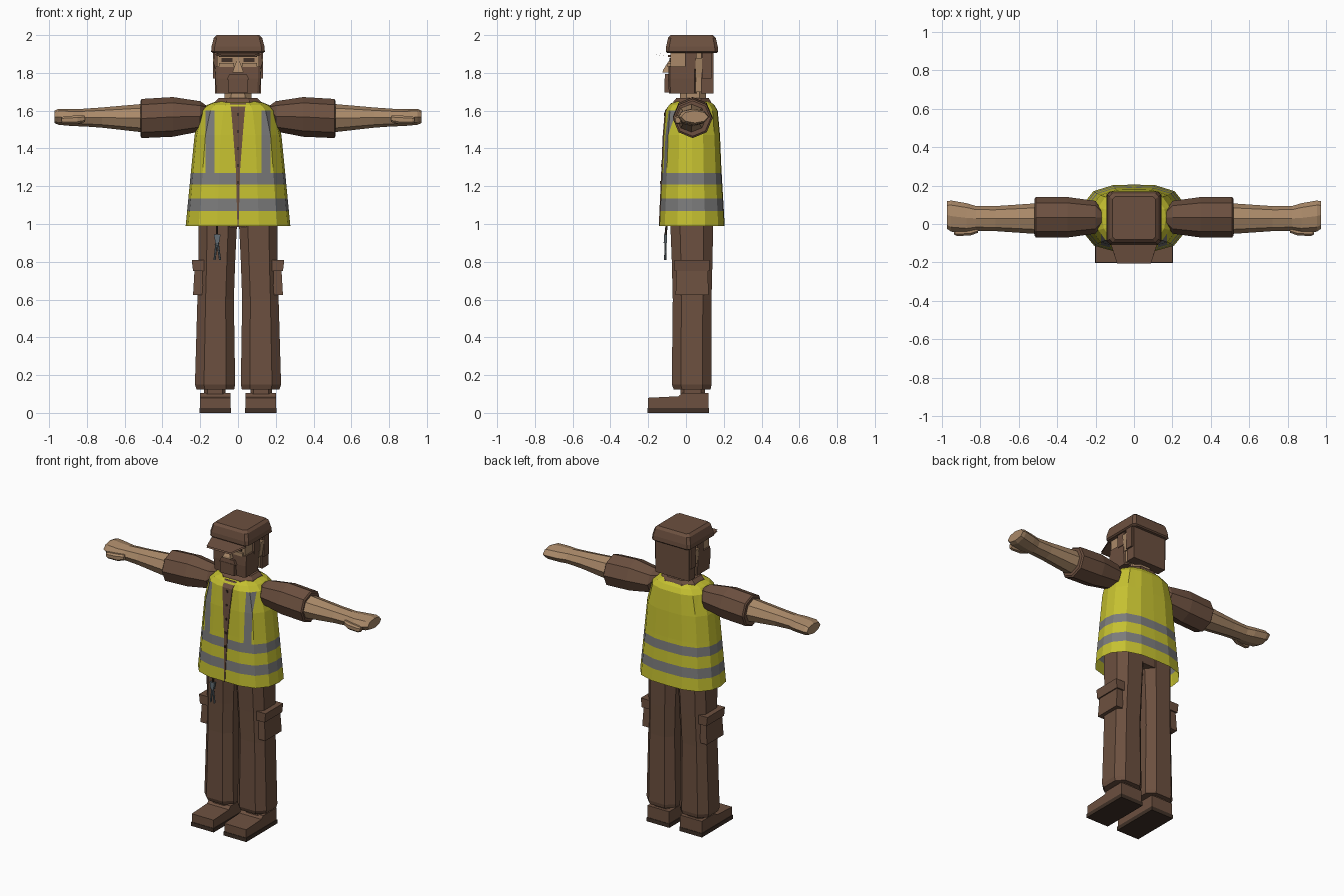
import bpy, bmesh, math
from mathutils import Vector

cube = bpy.data.objects.get("Cube")
if cube:
    bpy.data.objects.remove(cube, do_unlink=True)


def material(name, rgb):
    m = bpy.data.materials.new(name)
    m.use_nodes = True
    m.diffuse_color = (*rgb, 1)
    m.node_tree.nodes["Principled BSDF"].inputs["Base Color"].default_value = (*rgb, 1)
    return m


BROWN = material("brown cloth", (0.15, 0.08, 0.05))
DARK = material("dark brown", (0.05, 0.03, 0.02))
SKIN = material("tan skin", (0.4, 0.25, 0.14))
YELLOW = material("safety yellow", (0.56, 0.53, 0.03))
GREY = material("reflective grey", (0.2, 0.2, 0.2))
STEEL = material("steel blue grey", (0.12, 0.15, 0.17))

OCTAGON = [(math.cos(i * math.pi / 4), math.sin(i * math.pi / 4)) for i in range(8)]
SQUARE = [(-1, -1), (1, -1), (1, 1), (-1, 1)]


def chamfered(c):
    k = 1 - c
    return [(-k, -1), (k, -1), (1, -k), (1, k), (k, 1), (-k, 1), (-1, k), (-1, -k)]


def finish(name, bm, mats, mirror=False):
    """Turn a bmesh into an object, optionally copied across x = 0."""
    if mirror:
        copy = bmesh.ops.duplicate(bm, geom=bm.verts[:] + bm.edges[:] + bm.faces[:])["geom"]
        for v in copy:
            if isinstance(v, bmesh.types.BMVert):
                v.co.x *= -1
        bmesh.ops.reverse_faces(bm, faces=[f for f in copy if isinstance(f, bmesh.types.BMFace)])
    bmesh.ops.recalc_face_normals(bm, faces=bm.faces[:])
    mesh = bpy.data.meshes.new(name)
    bm.to_mesh(mesh)
    bm.free()
    for m in mats:
        mesh.materials.append(m)
    ob = bpy.data.objects.new(name, mesh)
    bpy.context.collection.objects.link(ob)
    return ob


def loft_mesh(section, rings, axis="z", caps=True):
    """Skin rings given as (position, a0, a1, b0, b1) along an axis."""
    bm = bmesh.new()
    loops = []
    for p, a0, a1, b0, b1 in rings:
        loop = []
        for u, v in section:
            a, b = (a0 + a1 + u * (a1 - a0)) / 2, (b0 + b1 + v * (b1 - b0)) / 2
            loop.append(bm.verts.new((a, b, p) if axis == "z" else (p, a, b)))
        loops.append(loop)
    n = len(section)
    for lo, hi in zip(loops, loops[1:]):
        for i in range(n):
            bm.faces.new((lo[i], lo[(i + 1) % n], hi[(i + 1) % n], hi[i]))
    if caps:
        bm.faces.new(loops[0])
        bm.faces.new(loops[-1])
    return bm


def loft(name, section, rings, mat, axis="z", mirror=False):
    return finish(name, loft_mesh(section, rings, axis), [mat], mirror)


def box(name, x, y, z, mat, mirror=False):
    return loft(name, SQUARE, [(z[0], *x, *y), (z[1], *x, *y)], mat, mirror=mirror)


def plate(name, points, mat, depth=0.008):
    """Thin plate facing forward through the given points."""
    bm = bmesh.new()
    front = bm.faces.new([bm.verts.new(p) for p in points])
    back = bmesh.ops.extrude_face_region(bm, geom=[front])["geom"]
    bmesh.ops.translate(bm, vec=(0, depth, 0), verts=[g for g in back if isinstance(g, bmesh.types.BMVert)])
    return finish(name, bm, [mat])


# Shoes and ankles
shoe = [(-0.2, 0.08), (-0.04, 0.088), (-0.02, 0.105), (0.12, 0.105)]
bm = bmesh.new()
side = bm.faces.new([bm.verts.new((0.04, y, z)) for y, z in [(0.12, 0.025), (-0.2, 0.025)] + shoe])
out = bmesh.ops.extrude_face_region(bm, geom=[side])["geom"]
bmesh.ops.translate(bm, vec=(0.16, 0, 0), verts=[g for g in out if isinstance(g, bmesh.types.BMVert)])
finish("shoes", bm, [BROWN], mirror=True)
box("shoe_soles", (0.037, 0.203), (-0.203, 0.123), (0, 0.026), DARK, mirror=True)
loft("ankles", chamfered(0.3), [(0.1, 0.065, 0.18, -0.03, 0.1), (0.15, 0.065, 0.18, -0.03, 0.1)], BROWN, mirror=True)

# Trousers, hips and thigh pockets
loft("trouser_legs", chamfered(0.45), [
    (0.125, 0.02, 0.22, -0.065, 0.13), (0.15, 0.015, 0.228, -0.075, 0.135),
    (0.6, 0.022, 0.215, -0.07, 0.135), (0.8, 0.015, 0.21, -0.075, 0.14),
    (1.05, 0.003, 0.21, -0.085, 0.145)], BROWN, mirror=True)
loft("hips", chamfered(0.35), [(0.985, -0.19, 0.19, -0.075, 0.14), (1.5, -0.17, 0.17, -0.075, 0.14)], BROWN)
loft("thigh_pockets", SQUARE, [
    (0.625, 0.19, 0.238, -0.055, 0.12), (0.76, 0.18, 0.23, -0.05, 0.115)], BROWN, mirror=True)
loft("pocket_flaps", SQUARE, [
    (0.75, 0.18, 0.238, -0.06, 0.125), (0.81, 0.17, 0.245, -0.06, 0.125)], BROWN, mirror=True)

# Safety vest, cut along the stripe edges
half = [(0.4, -1), (0.75, -0.84), (0.95, -0.45), (1, 0), (0.96, 0.4), (0.76, 0.8), (0.4, 0.98)]
VEST = [(0, -1)] + half + [(0, 1)] + [(-x, y) for x, y in reversed(half)]
bm = loft_mesh(VEST, [
    (0.99, -0.277, 0.277, -0.14, 0.205), (1.3, -0.247, 0.247, -0.125, 0.187),
    (1.47, -0.23, 0.23, -0.118, 0.18), (1.6, -0.195, 0.195, -0.107, 0.168),
    (1.63, -0.165, 0.165, -0.09, 0.15), (1.655, -0.1, 0.1, -0.05, 0.12)], caps=False)
BANDS = [(1.07, 1.135), (1.21, 1.27)]
STRAP = (0.125, 0.172)
cuts = [((0, 0, z), (0, 0, 1)) for band in BANDS for z in band]
cuts += [((s * x, 0, 0), (1, 0, 0)) for x in STRAP for s in (-1, 1)]
for co, no in cuts:
    bmesh.ops.bisect_plane(bm, geom=bm.verts[:] + bm.edges[:] + bm.faces[:], plane_co=co, plane_no=no)
for f in bm.faces:
    c = f.calc_center_median()
    banded = any(lo < c.z < hi for lo, hi in BANDS)
    strapped = c.y < 0 and 1.27 < c.z < 1.6 and STRAP[0] < abs(c.x) < STRAP[1]
    f.material_index = int(banded or strapped)
finish("safety_vest", bm, [YELLOW, GREY])

# Shirt front showing through the vest opening, with buttons
opening = [(0.99, 0.003, -0.144), (1.3, 0.012, -0.13), (1.47, 0.025, -0.123),
           (1.6, 0.036, -0.112), (1.64, 0.042, -0.08)]
for i, ((z0, w0, y0), (z1, w1, y1)) in enumerate(zip(opening, opening[1:])):
    plate(f"shirt_front_{i + 1}", [(-w0, y0, z0), (w0, y0, z0), (w1, y1, z1), (-w1, y1, z1)], BROWN)
for i in range(5):
    z = 1.22 + i * 0.09
    y = -0.14 + (z - 1.2) * 0.06
    box(f"button_{i + 1}", (-0.006, 0.006), (y, y + 0.015), (z - 0.007, z + 0.007), DARK)

# Sleeves, forearms, hands and thumbs
loft("sleeves", OCTAGON, [
    (0.165, 0, 0.07, 1.59, 1.625), (0.2, -0.05, 0.12, 1.49, 1.65),
    (0.345, -0.07, 0.14, 1.462, 1.672), (0.51, -0.07, 0.14, 1.455, 1.662),
    (0.517, -0.06, 0.13, 1.465, 1.652)], BROWN, "x", True)
loft("forearms_and_hands", OCTAGON, [
    (0.5, -0.052, 0.108, 1.485, 1.636), (0.72, -0.037, 0.093, 1.51, 1.617),
    (0.82, -0.035, 0.093, 1.517, 1.61), (0.87, -0.045, 0.108, 1.518, 1.61),
    (0.95, -0.04, 0.122, 1.525, 1.61), (0.972, -0.025, 0.118, 1.535, 1.6)], SKIN, "x", True)
loft("thumbs", chamfered(0.5), [
    (0.81, -0.045, -0.01, 1.54, 1.575), (0.85, -0.06, -0.015, 1.53, 1.575),
    (0.92, -0.062, -0.025, 1.53, 1.57), (0.935, -0.055, -0.03, 1.535, 1.565)], SKIN, "x", True)

# Neck and collar
loft("neck", chamfered(0.5), [(1.6, -0.075, 0.075, -0.035, 0.11), (1.72, -0.07, 0.07, -0.03, 0.105)], SKIN)
loft("collar", chamfered(0.5), [
    (1.61, -0.14, 0.14, -0.08, 0.145), (1.65, -0.12, 0.12, -0.065, 0.13),
    (1.668, -0.1, 0.1, -0.05, 0.12)], BROWN)

# Head, beard, hair and ears
box("head", (-0.11, 0.11), (-0.083, 0.13), (1.7, 1.91), SKIN)
loft("beard", chamfered(0.12), [
    (1.69, -0.115, 0.115, -0.09, 0.055), (1.77, -0.12, 0.12, -0.095, 0.055),
    (1.835, -0.12, 0.12, -0.092, 0.055)], BROWN)
box("chin_beard", (-0.052, 0.052), (-0.115, -0.08), (1.695, 1.77), BROWN)
loft("moustache", SQUARE, [(1.765, -0.06, 0.06, -0.113, -0.08), (1.795, -0.045, 0.045, -0.11, -0.08)], BROWN)
box("sideburns", (0.1, 0.124), (-0.005, 0.055), (1.82, 1.91), BROWN, mirror=True)
box("back_hair", (-0.122, 0.122), (0.08, 0.145), (1.69, 1.91), BROWN)
box("side_hair", (0.11, 0.133), (0.085, 0.135), (1.77, 1.91), BROWN, mirror=True)
loft("ears", SQUARE, [(1.775, 0.1, 0.118, 0.05, 0.082), (1.88, 0.1, 0.134, 0.05, 0.088)], SKIN, mirror=True)

# Brows, eyes and nose
box("cheeks", (0.02, 0.1), (-0.097, -0.07), (1.83, 1.852), SKIN, mirror=True)
box("eyes", (0.03, 0.088), (-0.088, -0.08), (1.857, 1.878), DARK, mirror=True)
box("brows", (0.02, 0.1), (-0.094, -0.08), (1.885, 1.896), BROWN, mirror=True)
loft("nose", SQUARE, [
    (1.803, -0.03, 0.03, -0.124, -0.08), (1.815, -0.025, 0.025, -0.122, -0.08),
    (1.865, -0.008, 0.008, -0.09, -0.08)], SKIN)

# Cap and brim
loft("cap", chamfered(0.12), [
    (1.905, -0.132, 0.132, -0.1, 0.162), (1.912, -0.142, 0.142, -0.106, 0.17),
    (1.94, -0.14, 0.14, -0.105, 0.168), (1.985, -0.128, 0.128, -0.095, 0.158),
    (2.0, -0.112, 0.112, -0.08, 0.142)], BROWN)
brim = plate("cap_brim", [(-0.125, -0.09, 1.902), (0.125, -0.09, 1.902),
                          (0.088, -0.205, 1.888), (-0.088, -0.205, 1.888)], BROWN, 0)
thick = brim.modifiers.new("thickness", "SOLIDIFY")
thick.thickness = 0.01
thick.offset = 0


# Key cord and pliers hanging at the hip
def rod(name, a, b, r, mat):
    a, b = Vector(a), Vector(b)
    bpy.ops.mesh.primitive_cylinder_add(vertices=6, radius=r, depth=(b - a).length, location=(a + b) / 2)
    ob = bpy.context.object
    ob.name = name
    ob.rotation_euler = (b - a).to_track_quat("Z", "Y").to_euler()
    ob.data.materials.append(mat)


rod("tool_cord", (-0.11, -0.1, 1.02), (-0.11, -0.108, 0.94), 0.006, DARK)
loft("tool_head", SQUARE, [(0.9, -0.12, -0.1, -0.118, -0.1), (0.945, -0.128, -0.092, -0.116, -0.1)], STEEL)
rod("tool_handle_outer", (-0.112, -0.108, 0.915), (-0.124, -0.11, 0.81), 0.006, STEEL)
rod("tool_handle_inner", (-0.11, -0.108, 0.915), (-0.095, -0.11, 0.81), 0.006, STEEL)
